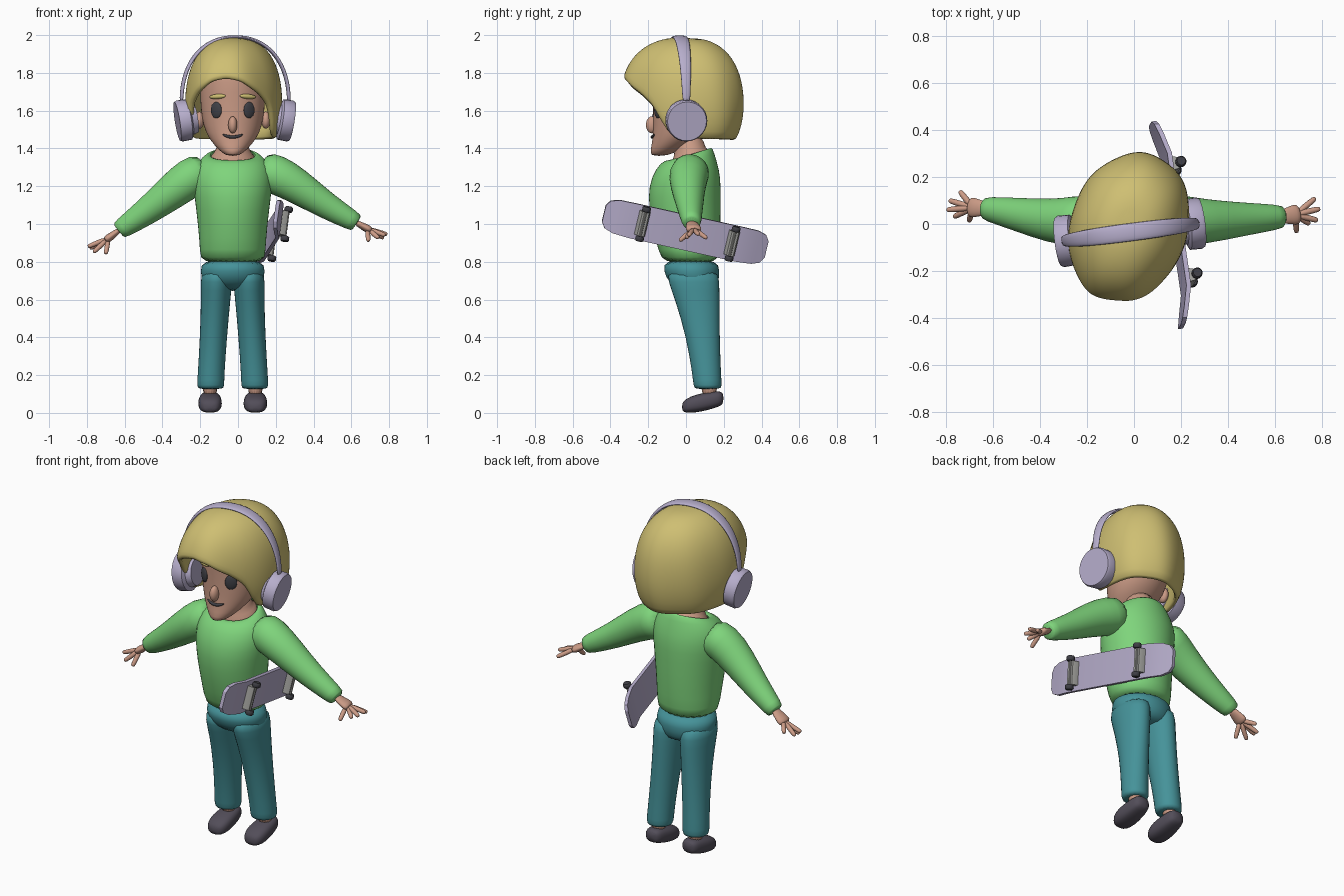
import bpy, bmesh, math
from mathutils import Vector as V

if "Cube" in bpy.data.objects:
    bpy.data.objects.remove(bpy.data.objects["Cube"], do_unlink=True)


def material(name, *rgb):
    m = bpy.data.materials.new(name)
    m.use_nodes = True
    m.diffuse_color = (*rgb, 1)
    m.node_tree.nodes["Principled BSDF"].inputs["Base Color"].default_value = (*rgb, 1)
    return m


SKIN = material("skin", .60, .33, .24)
HAIR = material("blond hair", .62, .52, .17)
GREEN = material("green sweater", .21, .66, .20)
TEAL = material("teal trousers", .06, .29, .32)
DARK = material("charcoal shoes", .085, .075, .10)
LILAC = material("lilac plastic", .47, .42, .60)
GREY = material("grey metal", .36, .36, .34)
BLACK = material("black details", .05, .05, .06)
MID = -.028  # body centre line


def finish(name, bm, mat, subdivide=True, angle=180):
    bmesh.ops.recalc_face_normals(bm, faces=bm.faces)
    mesh = bpy.data.meshes.new(name)
    bm.to_mesh(mesh)
    bm.free()
    mesh.materials.append(mat)
    ob = bpy.data.objects.new(name, mesh)
    bpy.context.collection.objects.link(ob)
    bpy.ops.object.select_all(action='DESELECT')
    bpy.context.view_layer.objects.active = ob
    ob.select_set(True)
    bpy.ops.object.shade_smooth_by_angle(angle=math.radians(angle))
    if subdivide:
        ob.modifiers.new("smooth", 'SUBSURF').levels = 1
        ob.modifiers["smooth"].render_levels = 1
    return ob


def loft(name, rings, mat, n=16, power=1, top=True, subdivide=True, angle=180):
    """Skin rings given as (centre, half axis, half axis); n=4 makes boxes."""
    bm = bmesh.new()
    phase, grow = (math.pi / 4, math.sqrt(2)) if n == 4 else (0, 1)

    def soft(v):
        return math.copysign(abs(v) ** power, v) * grow
    loops = []
    for c, a, b in rings:
        loops.append([bm.verts.new(V(c) + V(a) * soft(math.cos(phase + i * math.tau / n))
                                   + V(b) * soft(math.sin(phase + i * math.tau / n))) for i in range(n)])
    for lo, hi in zip(loops, loops[1:]):
        for i in range(n):
            bm.faces.new((lo[i], lo[(i + 1) % n], hi[(i + 1) % n], hi[i]))
    bm.faces.new(loops[0])
    if top:
        bm.faces.new(loops[-1])
    return finish(name, bm, mat, subdivide, angle)


def level(cx, rows, tilt=0):
    """Horizontal rings from rows of (z, dx, y, rx, ry)."""
    return [((cx + dx, y, z), (rx, 0, 0), (0, ry, tilt)) for z, dx, y, rx, ry in rows]


def tube(name, pts, radii, mat, n=12, flat=1):
    pts = [V(p) for p in pts]
    rings = []
    for i, (p, r) in enumerate(zip(pts, radii)):
        t = (pts[min(i + 1, len(pts) - 1)] - pts[max(i - 1, 0)]).normalized()
        u = t.cross(V((0, 0, 1))).normalized()
        rings.append((p, u * r, u.cross(t) * r * flat))
    return loft(name, rings, mat, n)


def blob(name, loc, size, mat, turn=0, tip=0):
    bm = bmesh.new()
    bmesh.ops.create_uvsphere(bm, u_segments=20, v_segments=12, radius=1)
    ob = finish(name, bm, mat, False)
    ob.location, ob.scale = loc, size
    ob.rotation_euler = (0, math.radians(tip), math.radians(turn))
    return ob


def table(rows, x):
    for (a, p), (b, q) in zip(rows, rows[1:]):
        if x <= b:
            return p + (q - p) * (x - a) / (b - a)
    return rows[-1][1]


# Sweater body, with an open, forward-tilted collar
torso = level(MID, [(.79, 0, .025, .172, .145), (.85, 0, .015, .174, .16), (1.0, 0, 0, .185, .185),
                    (1.15, 0, -.01, .205, .195), (1.25, 0, 0, .215, .185), (1.33, 0, .015, .19, .15)])
collar = level(MID, [(1.375, 0, .025, .135, .115), (1.365, 0, .025, .12, .105)], .035)
loft("sweater_body", torso + collar, GREEN, 24, top=False)
loft("neck", level(MID, [(1.33, 0, .025, .13, .11), (1.36, 0, .025, .12, .103)], .035)
     + level(MID, [(1.39, 0, .025, .085, .08), (1.48, 0, .01, .08, .08)]), SKIN)

# Trousers, ankles and shoes
loft("trouser_hips", level(MID, [(.645, 0, .06, .10, .08), (.69, 0, .04, .165, .135),
                                 (.75, 0, .03, .172, .15), (.815, 0, .025, .168, .145)]), TEAL, 24)
for side, s in (("left", 1), ("right", -1)):
    loft(side + "_trouser_leg", level(MID, [
        (.125, s * .117, .115, .066, .068), (.14, s * .117, .115, .074, .077), (.2, s * .115, .11, .072, .077),
        (.4, s * .102, .09, .073, .09), (.6, s * .09, .06, .079, .12), (.7, s * .086, .04, .086, .14),
        (.76, s * .084, .035, .08, .135)]), TEAL)
    x = MID + s * .12
    loft(side + "_ankle", level(x, [(.07, 0, .125, .042, .045), (.2, 0, .12, .042, .045)]), SKIN)
    shoe = [(-.022, .03, .03, .022), (0, .038, .056, .038), (.05, .049, .066, .049),
            (.12, .063, .060, .048), (.17, .074, .052, .043), (.2, .077, .036, .032)]
    loft(side + "_shoe", [((x, y, z), (w, 0, 0), (0, 0, h)) for y, z, w, h in shoe], DARK, power=.75)

# Sleeves and hands
arms = {
    "left": ([(.11, .03, 1.29), (.2, .015, 1.265), (.31, .01, 1.205), (.46, .02, 1.1), (.62, .03, 1.01), (.63, .03, 1.003)],
             (.685, .04, .975),
             [(.77, .11, .925), (.79, .065, .945), (.78, .015, .94), (.745, 0, .925), (.69, -.035, .91)]),
    "right": ([(-.16, .03, 1.29), (-.25, .01, 1.25), (-.35, .012, 1.17), (-.49, .04, 1.06), (-.625, .065, .97), (-.633, .065, .963)],
              (-.685, .07, .925),
              [(-.74, .14, .89), (-.785, .1, .87), (-.795, .06, .88), (-.765, .03, .85), (-.7, .012, .842)])}
for side, (path, palm, tips) in arms.items():
    tube(side + "_sleeve", path, [.1, .11, .096, .073, .053, .045], GREEN, 16)
    wrist, palm = V(path[4]), V(palm)
    tube(side + "_palm", [wrist, wrist.lerp(palm, .5), palm, palm.lerp(wrist, -.3)],
         [.03, .036, .046, .04], SKIN, flat=.5)
    for i, tip in enumerate(tips):
        tip = V(tip)
        tube(f"{side}_finger_{i + 1}", [palm.lerp(tip, .1), palm.lerp(tip, .6), palm.lerp(tip, .95), tip],
             [.015, .014, .013, .007], SKIN, 8)

# Head and face
loft("head", level(MID, [
    (1.36, 0, -.145, .03, .04), (1.385, 0, -.115, .068, .075), (1.45, 0, -.055, .128, .122),
    (1.52, 0, -.02, .157, .155), (1.6, 0, -.005, .17, .17), (1.7, 0, 0, .175, .178),
    (1.8, 0, 0, .17, .185), (1.9, 0, 0, .12, .14)]), SKIN, 24)
blob("nose", (MID, -.18, 1.525), (.024, .032, .045), SKIN)
for side, s in (("left", 1), ("right", -1)):
    blob(side + "_eye", (MID + s * .087, -.149, 1.603), (.033, .012, .043), BLACK, s * 30)
    blob(side + "_eyebrow", (MID + s * .08, -.158, 1.675), (.047, .014, .013), HAIR, s * 24, s * 4)
    blob(side + "_ear", (MID + s * .175, 0, 1.55), (.025, .035, .045), SKIN)
tube("mouth", [(MID + x, -.18 + 4 * x * x, 1.459 + 5 * x * x) for x in (-.056, -.03, 0, .03, .056)],
     [.004, .009, .01, .009, .004], BLACK, 8)

# Hair: a dome whose hem rises into an arch over the face
hem = [(0, 1.775), (20, 1.76), (46, 1.685), (62, 1.61), (72, 1.46), (90, 1.445), (180, 1.435)]
bm = bmesh.new()
crown = bm.verts.new((-.02, 0, 1.985))
COLS, ROWS = 48, 10
grid = []
for i in range(COLS):
    a = math.tau * i / COLS
    bottom = table(hem, abs(math.degrees(a if a < math.pi else a - math.tau)))
    column = []
    for j in range(1, ROWS + 1):
        z = 1.99 - (1.99 - bottom) * (j / ROWS) ** 1.7
        up = (z - 1.62) / .37
        f = (1 - up ** 2.4) ** .4167 if up > 0 else 1 - .14 * up * up * 4
        f *= 1 + .014 * math.sin(7 * a + 3 * z) * j / ROWS
        y = -math.cos(a) * f * (.355 if math.cos(a) > 0 else .305)
        x = -.02 + math.sin(a) * f * .255 + .13 * y
        column.append(bm.verts.new((x, y, z)))
    grid.append(column)
for i in range(COLS):
    p, q = grid[i], grid[(i + 1) % COLS]
    bm.faces.new((crown, p[0], q[0]))
    for j in range(ROWS - 1):
        bm.faces.new((p[j], p[j + 1], q[j + 1], q[j]))
hair = finish("hair", bm, HAIR, False)
shell = hair.modifiers.new("thickness", 'SOLIDIFY')
shell.thickness, shell.offset = .035, -1
hair.modifiers.new("smooth", 'SUBSURF').levels = 1

# Headphones: flat band and two tilted cups
band = []
for i in range(25):
    a = math.pi * i / 24
    out = V((math.cos(a), 0, math.sin(a)))
    x = .285 * math.copysign(abs(out.x) ** .9, out.x)
    width = .022 + .02 * out.z
    band.append(((x - .015, -.035 + .13 * x, 1.64 + .35 * out.z ** .9 if out.z > 0 else 1.64),
                 V((-.13, 1, 0)) * width, out * .011))
loft("headphone_band", band, LILAC, 8)
for side, s, centre in (("left", 1, (.245, 0, 1.55)), ("right", -1, (-.28, -.07, 1.55))):
    axis = V((s, s * .13, -.16)).normalized()
    u = axis.cross(V((0, 0, 1))).normalized()
    w = u.cross(axis)
    loft(side + "_headphone_cup", [(V(centre) + axis * d, u * r, w * r) for d, r in
         ((-.06, .075), (-.03, .085), (-.02, .108), (.03, .11), (.042, .104))],
         LILAC, 28, subdivide=False, angle=35)

# Skateboard under the arm, wheels facing outwards
LONG = V((-.125, .86, -.19)).normalized()
WIDE = V((.13, .2, .97))
WIDE = (WIDE - LONG * WIDE.dot(LONG)).normalized()
OUT = LONG.cross(WIDE).normalized()
BASE = V((.18, 0, .955))


def spot(l, w, o):
    return BASE + LONG * l + WIDE * w + OUT * o


half = [(.445, .045, -.04), (.425, .075, -.034), (.38, .09, -.022), (.29, .094, 0)]
deck = [(-l, w, o) for l, w, o in half] + half[::-1]
loft("skateboard_deck", [(spot(l, 0, o), WIDE * w, OUT * .01) for l, w, o in deck],
     LILAC, 4, subdivide=False, angle=30)
for end, l in (("front", -.24), ("rear", .25)):
    loft(end + "_truck", [(spot(l, 0, o), LONG * a, WIDE * .066) for o, a in ((.005, .03), (.03, .026), (.045, .018))],
         GREY, 4, subdivide=False, angle=20)
    loft(end + "_axle", [(spot(l, w, .045), LONG * .007, OUT * .007) for w in (-.085, .085)],
         GREY, 8, subdivide=False, angle=35)
    for edge, s in (("upper", 1), ("lower", -1)):
        loft(f"{end}_{edge}_wheel", [(spot(l, s * (.08 + d), .045), LONG * r, OUT * r) for d, r in
             ((-.014, .018), (-.008, .023), (.008, .023), (.014, .018))],
             BLACK, 14, subdivide=False, angle=50)
